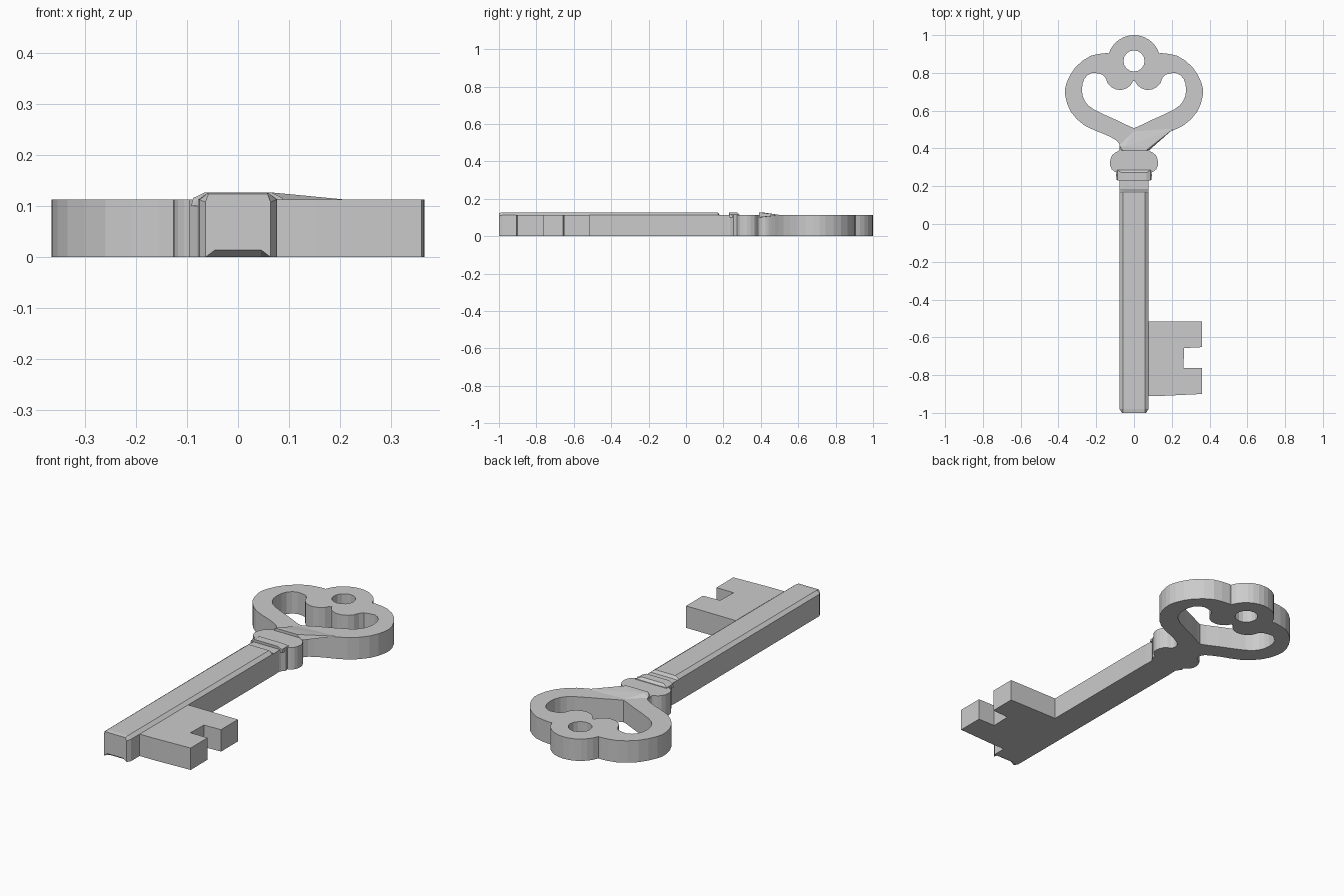
import bpy, bmesh
from math import sin, cos, radians
from mathutils import Vector

if "Cube" in bpy.data.objects:
    bpy.data.objects.remove(bpy.data.objects["Cube"])

H = 0.113      # thickness of the flat plate
TOP = 0.127    # height of the raised details


def arc(cx, cy, r, a0, a1, n):
    angles = [radians(a0 + (a1 - a0) * i / n) for i in range(n + 1)]
    return [(cx + r * cos(a), cy + r * sin(a)) for a in angles]


def smooth(pts, n=3):
    # Catmull-Rom curve through the points
    p = [Vector(q) for q in pts]
    p = [2 * p[0] - p[1]] + p + [2 * p[-1] - p[-2]]
    out = []
    for a, b, c, d in zip(p, p[1:], p[2:], p[3:]):
        for i in range(n):
            t = i / n
            out.append(tuple(0.5 * (2 * b + (c - a) * t + (2 * a - 5 * b + 4 * c - d) * t ** 2
                                    + (3 * b - a - 3 * c + d) * t ** 3)))
    return out + [tuple(pts[-1])]


def mirrored(half):
    # close a right-hand half outline around x = 0
    return half + [(-x, y) for x, y in reversed(half) if abs(x) > 1e-4]


def plate(name, *loops):
    # extruded outline; inner loops become holes
    cu = bpy.data.curves.new(name, 'CURVE')
    cu.dimensions, cu.fill_mode, cu.extrude = '2D', 'BOTH', H / 2
    for loop in loops:
        sp = cu.splines.new('POLY')
        sp.points.add(len(loop) - 1)
        for p, (x, y) in zip(sp.points, loop):
            p.co = (x, y, 0, 1)
        sp.use_cyclic_u = True
    tmp = bpy.data.objects.new(name + "_outline", cu)
    bpy.context.collection.objects.link(tmp)
    dg = bpy.context.evaluated_depsgraph_get()
    me = bpy.data.meshes.new_from_object(tmp.evaluated_get(dg))
    bpy.data.objects.remove(tmp)
    bm = bmesh.new()
    bm.from_mesh(me)
    bmesh.ops.translate(bm, verts=bm.verts, vec=(0, 0, H / 2))
    bmesh.ops.remove_doubles(bm, verts=bm.verts, dist=1e-5)
    return finish(name, bm)


def finish(name, bm):
    bmesh.ops.recalc_face_normals(bm, faces=bm.faces)
    me = bpy.data.meshes.new(name)
    bm.to_mesh(me)
    bm.free()
    for f in me.polygons:
        f.use_smooth = False
    ob = bpy.data.objects.new(name, me)
    bpy.context.collection.objects.link(ob)
    return ob


def hull(name, pts):
    bm = bmesh.new()
    for p in pts:
        bm.verts.new(p)
    bmesh.ops.convex_hull(bm, input=bm.verts)
    return finish(name, bm)


def loft(name, stations):
    # stations along y: (y, half width, underside, shoulder height, crown height)
    bm = bmesh.new()
    rings = []
    for y, w, zb, zs, zt in stations:
        sec = [(-w, 0), (-.045, zb), (.045, zb), (w, 0),
               (w, zs), (.058, zt), (-.058, zt), (-w, zs)]
        rings.append([bm.verts.new((x, y, z)) for x, z in sec])
    for a, b in zip(rings, rings[1:]):
        for i in range(8):
            j = (i + 1) % 8
            bm.faces.new((a[i], a[j], b[j], b[i]))
    bm.faces.new(rings[0])
    bm.faces.new(rings[-1])
    return finish(name, bm)


# Bow: heart-shaped handle with a round eyelet on top
outer = arc(0, .86, .14, 90, 18, 6) + smooth(
    [(.145, .905), (.23, .89), (.31, .83), (.358, .745), (.364, .68), (.335, .595),
     (.26, .52), (.155, .475), (.09, .44), (.075, .41), (.08, .39)], 2)
inner = ([(0, .755)] + arc(.075, .785, .076, 200, 350, 7) +
         smooth([(.165, .79), (.22, .80), (.262, .77), (.276, .71), (.26, .65),
                 (.21, .605), (.085, .547), (.03, .52), (0, .508)], 2))
eyelet = arc(0, .863, .056, 0, 337.5, 15)
plate("bow", mirrored(outer), mirrored(inner), eyelet)

# Collar: turned bulge and small ring, flat on both sides
collar = ([(.08, .39)] + smooth([(.085, .385), (.115, .365), (.128, .325), (.118, .29), (.092, .272)], 2)
          + [(.096, .255), (.08, .235), (.076, .225)])
plate("collar", mirrored(collar))

# Raised bands on the collar and at the neck of the bow
hull("collar_band", [(s * x, y, z) for s in (-1, 1) for x, y, z in
                     [(.092, .232, .1), (.092, .288, .1), (.088, .232, .116), (.088, .285, .116),
                      (.065, .23, TOP), (.065, .272, TOP)]])
hull("neck_ridge", [(-.078, .39, .1), (.08, .39, .1), (-.078, .42, .112), (-.055, .39, TOP),
                    (.065, .39, TOP), (-.05, .41, TOP), (.075, .415, TOP - .002),
                    (.21, .505, H), (0, .49, H), (.05, .40, .1)])

# Shaft: crowned bar with chamfered tip and a step before the collar
loft("shaft", [(-1, .064, .014, .108, TOP - .003), (-.98, .076, 0, H, TOP),
               (.17, .078, 0, H, TOP), (.18, .078, 0, H - .001, H), (.228, .076, 0, H - .001, H)])

# Bit: toothed plate at the end of the shaft
plate("bit", [(.07, -.515), (.36, -.515), (.36, -.652), (.265, -.657), (.262, -.762),
              (.36, -.762), (.36, -.90), (.15, -.91), (.07, -.91)])
